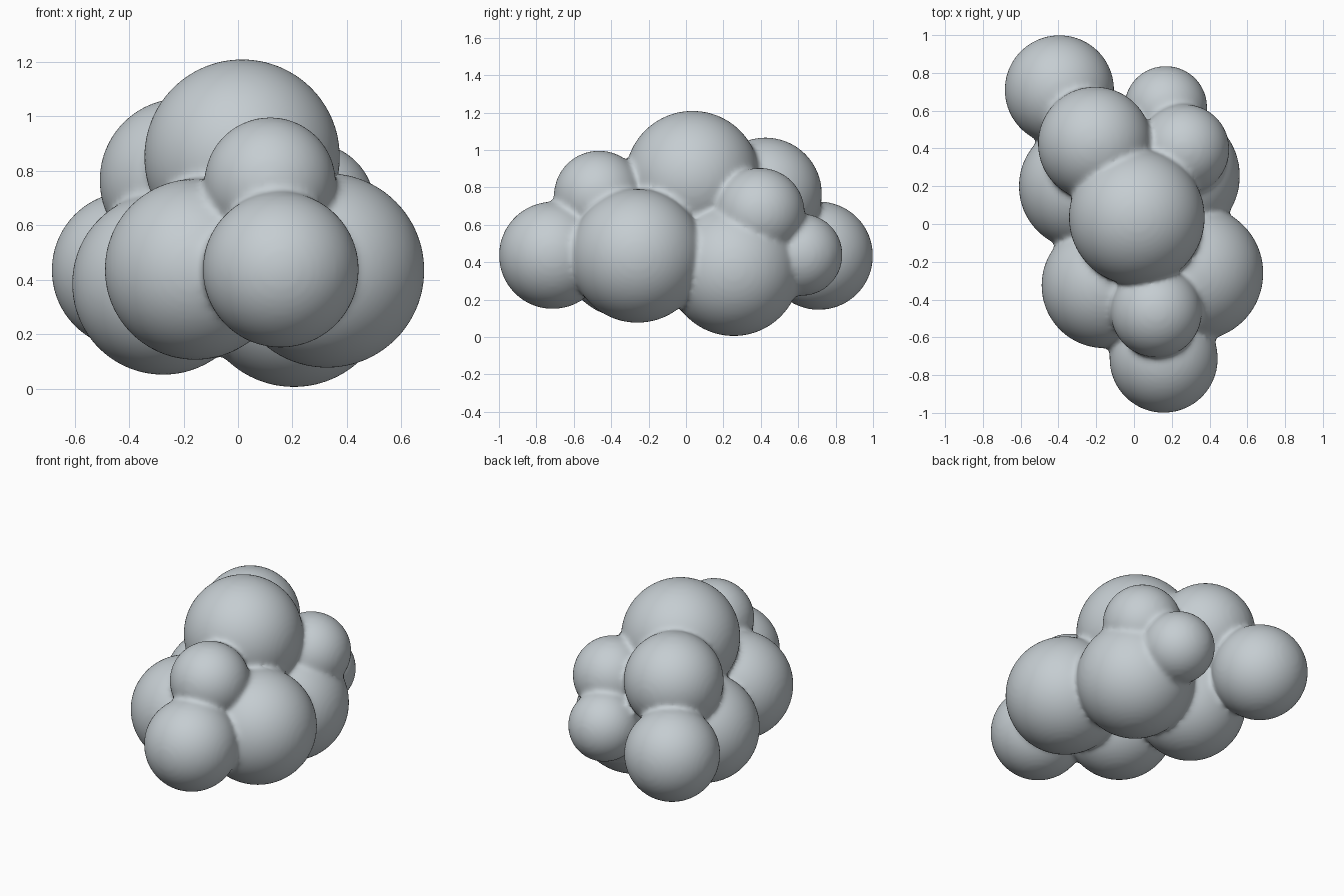
import bpy, bmesh
from mathutils import Matrix

if "Cube" in bpy.data.objects:
    bpy.data.objects.remove(bpy.data.objects["Cube"])

# Cloud puffs: centre x, y, z and radius
PUFFS = [
    (0.015, 0.035, 0.85, 0.36),     # crown
    (0.118, -0.465, 0.755, 0.242),  # front upper
    (0.157, -0.713, 0.437, 0.287),  # front tip
    (-0.157, -0.325, 0.438, 0.333), # front left
    (0.327, -0.26, 0.434, 0.358),   # front right
    (0.205, 0.255, 0.361, 0.356),   # right belly
    (-0.275, 0.20, 0.385, 0.335),   # left belly
    (-0.395, 0.71, 0.435, 0.29),    # back tip
    (-0.207, 0.425, 0.765, 0.302),  # back upper
    (0.265, 0.395, 0.665, 0.24),    # right upper
    (0.168, 0.617, 0.44, 0.22),     # back right
]

bm = bmesh.new()
for x, y, z, r in PUFFS:
    bmesh.ops.create_icosphere(bm, subdivisions=5, radius=r,
                               matrix=Matrix.Translation((x, y, z)))
mesh = bpy.data.meshes.new("cloud")
bm.to_mesh(mesh)
bm.free()

cloud = bpy.data.objects.new("cloud", mesh)
bpy.context.collection.objects.link(cloud)

# Fuse the puffs into one skin and soften the creases between them
remesh = cloud.modifiers.new("fuse", 'REMESH')
remesh.mode = 'VOXEL'
remesh.voxel_size = 0.015
remesh.use_smooth_shade = True
soften = cloud.modifiers.new("soften", 'SMOOTH')
soften.factor = 0.5
soften.iterations = 12

bpy.context.view_layer.objects.active = cloud
cloud.select_set(True)
bpy.ops.object.convert(target='MESH')
bpy.ops.object.shade_smooth()

# Single cloud colour
grey = bpy.data.materials.new("cloud grey")
grey.diffuse_color = (0.56, 0.61, 0.64, 1)
grey.use_nodes = True
grey.node_tree.nodes["Principled BSDF"].inputs["Base Color"].default_value = grey.diffuse_color
cloud.data.materials.clear()
cloud.data.materials.append(grey)
